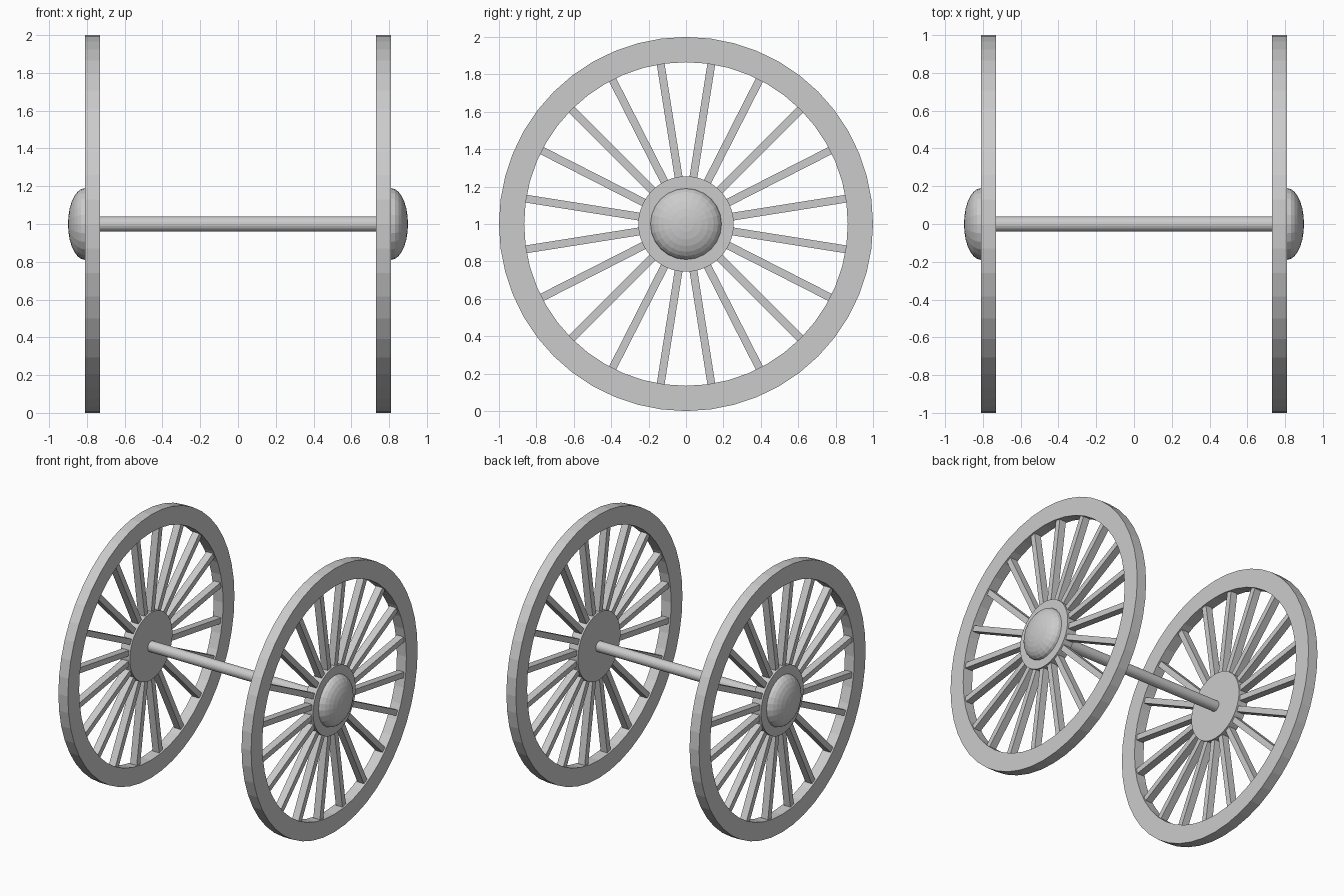
import bpy, bmesh, math
from mathutils import Matrix, Vector

if "Cube" in bpy.data.objects:
    bpy.data.objects.remove(bpy.data.objects["Cube"], do_unlink=True)

grey = bpy.data.materials.new("light_grey")
grey.use_nodes = True
colour = (0.6, 0.6, 0.6, 1)
grey.diffuse_color = colour
grey.node_tree.nodes["Principled BSDF"].inputs["Base Color"].default_value = colour

AXLE_Z = 1.0
WHEEL_X = 0.77
WIDTH = 0.08
SPOKES = 20


def finish(name, bm, x):
    bmesh.ops.recalc_face_normals(bm, faces=bm.faces)
    mesh = bpy.data.meshes.new(name)
    bm.to_mesh(mesh)
    bm.free()
    mesh.materials.append(grey)
    obj = bpy.data.objects.new(name, mesh)
    obj.location = (x, 0, AXLE_Z)
    bpy.context.collection.objects.link(obj)
    return obj


def lathe(name, profile, x, segments, closed=False):
    """Spin (x, radius) points around the axle line."""
    bm = bmesh.new()
    verts = [bm.verts.new((px, 0, r)) for px, r in profile]
    pairs = list(zip(verts, verts[1:]))
    if closed:
        pairs.append((verts[-1], verts[0]))
    edges = [bm.edges.new(p) for p in pairs]
    bmesh.ops.spin(bm, geom=verts + edges, cent=(0, 0, 0), axis=(1, 0, 0),
                   angle=math.tau, steps=segments, use_duplicate=False)
    bmesh.ops.remove_doubles(bm, verts=bm.verts, dist=0.0005)
    return finish(name, bm, x)


def spokes(name, x):
    inner, outer = 0.2, 0.875
    bm = bmesh.new()
    for i in range(SPOKES):
        turn = Matrix.Rotation(math.tau * (i + 0.5) / SPOKES, 4, 'X')
        place = Matrix.Translation(Vector((0, 0, (inner + outer) / 2)))
        size = Matrix.Diagonal((0.055, 0.042, outer - inner, 1))
        bmesh.ops.create_cube(bm, size=1, matrix=turn @ place @ size)
    return finish(name, bm, x)


h = WIDTH / 2
for side, s in (("left", 1), ("right", -1)):
    x = s * WHEEL_X
    # Rim ring, spokes and hub disc
    lathe(side + "_rim", [(-h, 0.865), (h, 0.865), (h, 1), (-h, 1)], x, 48, closed=True)
    spokes(side + "_spokes", x)
    lathe(side + "_hub", [(-h, 0), (-h, 0.255), (h, 0.255), (h, 0)], x, 48)
    # Domed hub cap on the outer face
    steps = 7
    arc = [math.pi / 2 * i / steps for i in range(steps + 1)]
    dome = [(s * (h + 0.09 * math.sin(a)), 0.19 * math.cos(a)) for a in arc]
    lathe(side + "_hub_cap", dome, x, 24)

# Axle bar joining the hubs
lathe("axle", [(-WHEEL_X, 0), (-WHEEL_X, 0.04), (WHEEL_X, 0.04), (WHEEL_X, 0)], 0, 24)
